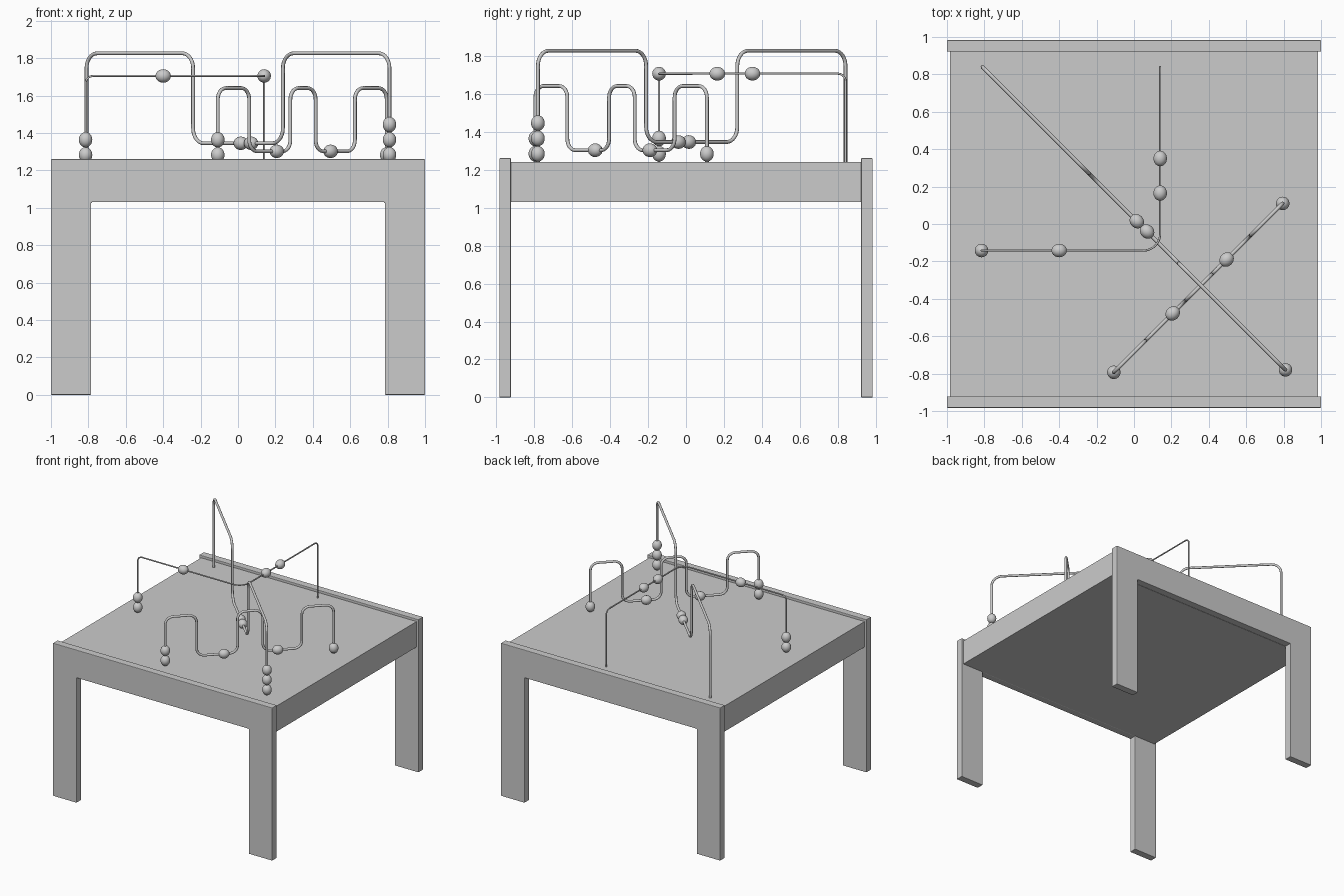
import bpy, bmesh, math
from mathutils import Vector

if "Cube" in bpy.data.objects:
    bpy.data.objects.remove(bpy.data.objects["Cube"])

TOP = 1.24


def link(name, data):
    ob = bpy.data.objects.new(name, data)
    bpy.context.collection.objects.link(ob)
    return ob


def extruded(name, profile, y0, y1, bevel=0):
    """Extrude an x-z outline from y0 to y1."""
    bm = bmesh.new()
    face = bm.faces.new([bm.verts.new((x, y0, z)) for x, z in profile])
    res = bmesh.ops.extrude_face_region(bm, geom=[face])
    verts = [g for g in res["geom"] if isinstance(g, bmesh.types.BMVert)]
    bmesh.ops.translate(bm, verts=verts, vec=(0, y1 - y0, 0))
    bmesh.ops.recalc_face_normals(bm, faces=bm.faces)
    me = bpy.data.meshes.new(name)
    bm.to_mesh(me)
    bm.free()
    ob = link(name, me)
    if bevel:
        mod = ob.modifiers.new("Bevel", "BEVEL")
        mod.width, mod.segments = bevel, 2
    return ob


def wire(name, points, fillets, radius):
    """Round wire along a polyline with filleted corners."""
    pts = [Vector(p) for p in points]
    path = [pts[0]]
    for a, p, b, r in zip(pts, pts[1:], pts[2:], fillets):
        u, v = (a - p).normalized(), (b - p).normalized()
        centre = p + (u + v) * r      # all corners are right angles
        for i in range(9):
            t = math.pi / 2 * i / 8
            path.append(centre - v * r * math.cos(t) - u * r * math.sin(t))
    path.append(pts[-1])
    cu = bpy.data.curves.new(name, "CURVE")
    cu.dimensions = "3D"
    cu.bevel_depth, cu.bevel_resolution, cu.use_fill_caps = radius, 2, True
    sp = cu.splines.new("POLY")
    sp.points.add(len(path) - 1)
    for q, p in zip(sp.points, path):
        q.co = (*p, 1)
    link(name, cu)


def bead(name, loc, axis):
    """Bead slightly stretched along its wire."""
    bm = bmesh.new()
    bmesh.ops.create_uvsphere(bm, u_segments=24, v_segments=14, radius=1)
    for f in bm.faces:
        f.smooth = True
    me = bpy.data.meshes.new(name)
    bm.to_mesh(me)
    bm.free()
    ob = link(name, me)
    ob.scale = (0.036, 0.036, 0.041)
    ob.location = loc
    ob.rotation_euler = Vector(axis).to_track_quat("Z", "Y").to_euler()


# table: solid top between two arch-shaped leg panels
arch = [(-1, 0), (-0.785, 0), (-0.785, 1.03), (0.785, 1.03),
        (0.785, 0), (1, 0), (1, 1.26), (-1, 1.26)]
extruded("front_leg_panel", arch, -0.983, -0.922, 0.004)
extruded("back_leg_panel", arch, 0.922, 0.983, 0.004)
extruded("table_top", [(-0.983, 1.03), (0.983, 1.03), (0.983, TOP), (-0.983, TOP)], -0.922, 0.922)


# wire lines on plan
def big(x, z):
    return (x, 0.03 - x, z)


def small(x, z):
    return (x, x - 0.685, z)


Z = (0, 0, 1)
FOOT = TOP - 0.01

# large diagonal wire with two arches
prof = [(-0.81, FOOT), (-0.81, 1.826), (-0.24, 1.826), (-0.24, 1.345),
        (0.24, 1.345), (0.24, 1.826), (0.81, 1.826), (0.81, FOOT)]
wire("large_arch_wire", [big(*p) for p in prof], [0.08] * 6, 0.01)
for x in (0.015, 0.07):
    bead("large_wire_bead", big(x, 1.345), (1, -1, 0))
for z in (1.283, 1.364, 1.445):
    bead("large_wire_bead", big(0.81, z), Z)

# small diagonal wire with three arches
prof = []
for x0, x1 in ((-0.108, 0.06), (0.28, 0.415), (0.625, 0.795)):
    prof += [(x0, 1.302), (x0, 1.64), (x1, 1.64), (x1, 1.302)]
prof[0], prof[-1] = (-0.108, FOOT), (0.795, FOOT)
wire("small_arch_wire", [small(*p) for p in prof], [0.06] * 10, 0.01)
for x in (0.207, 0.495):
    bead("small_wire_bead", small(x, 1.302), (1, 1, 0))
for x, z in ((-0.108, 1.283), (-0.108, 1.364), (0.795, 1.283)):
    bead("small_wire_bead", small(x, z), Z)

# thin wire with a corner turn
wire("corner_wire", [(-0.815, -0.142, FOOT), (-0.815, -0.142, 1.705), (0.14, -0.142, 1.705),
                     (0.14, 0.84, 1.705), (0.14, 0.84, FOOT)], [0.04, 0.09, 0.04], 0.0055)
bead("corner_wire_bead", (-0.4, -0.142, 1.705), (1, 0, 0))
for y in (0.165, 0.35):
    bead("corner_wire_bead", (0.14, y, 1.705), (0, 1, 0))
for z in (1.283, 1.364):
    bead("corner_wire_bead", (-0.815, -0.142, z), Z)
